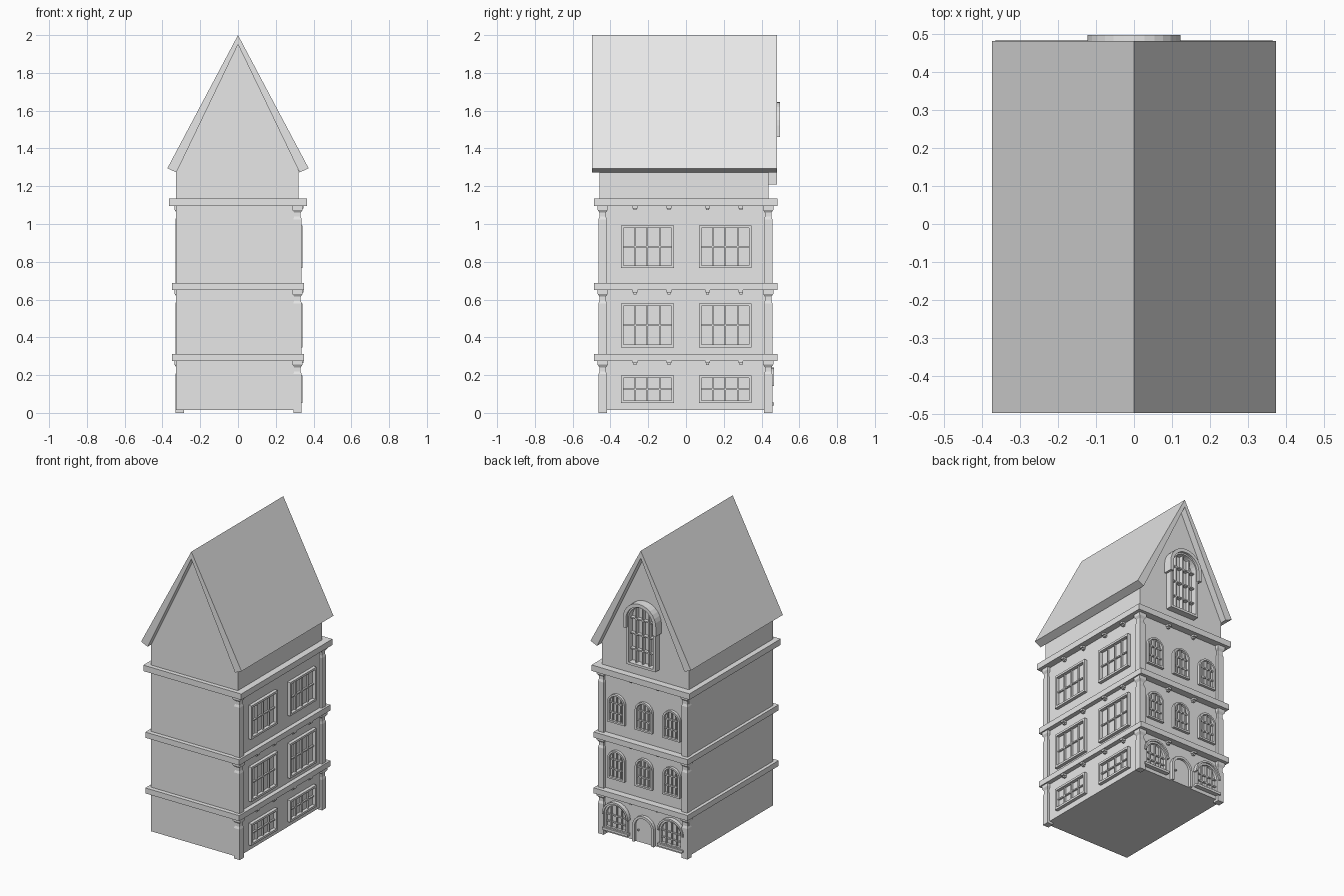
import bpy, bmesh
from math import pi, sin, cos, sqrt

cube = bpy.data.objects.get("Cube")
if cube:
    bpy.data.objects.remove(cube, do_unlink=True)

stone = bpy.data.materials.new("pale grey stone")
stone.use_nodes = True
stone.diffuse_color = (0.8, 0.8, 0.8, 1)
stone.node_tree.nodes["Principled BSDF"].inputs["Base Color"].default_value = (0.8, 0.8, 0.8, 1)

WALL_X, WALL_Y = 0.32, 0.437      # outer planes of the side and back walls


# mapping from (along, height, outward) on a facade to world space
def side(u, z, d):
    return (WALL_X + d, u, z)


def back(u, z, d):
    return (u, WALL_Y + d, z)


def finish(name, bm):
    bmesh.ops.recalc_face_normals(bm, faces=bm.faces)
    me = bpy.data.meshes.new(name)
    bm.to_mesh(me)
    bm.free()
    me.materials.append(stone)
    ob = bpy.data.objects.new(name, me)
    bpy.context.collection.objects.link(ob)
    return ob


def add_prism(bm, loop, d0, d1, to):
    """Solid plate with the outline loop, between depths d0 and d1."""
    a = [bm.verts.new(to(u, z, d0)) for u, z in loop]
    b = [bm.verts.new(to(u, z, d1)) for u, z in loop]
    bm.faces.new(a)
    bm.faces.new(b)
    for i in range(len(loop)):
        j = (i + 1) % len(loop)
        bm.faces.new((a[i], a[j], b[j], b[i]))


def add_ring(bm, outer, inner, d0, d1, to, closed=True):
    """Frame between two outlines; open frames get end caps."""
    n = len(outer)
    q = [[bm.verts.new(to(u, z, d)) for u, z in loop]
         for loop, d in ((outer, d0), (outer, d1), (inner, d1), (inner, d0))]
    for i in range(n if closed else n - 1):
        j = (i + 1) % n
        for k in range(4):
            m = (k + 1) % 4
            bm.faces.new((q[k][i], q[k][j], q[m][j], q[m][i]))
    if not closed:
        for i in (0, n - 1):
            bm.faces.new([q[k][i] for k in range(4)])


def rect(u0, u1, z0, z1):
    return [(u0, z0), (u1, z0), (u1, z1), (u0, z1)]


def arch(c, r, z0, spring, n=14):
    """Round-headed outline, starting and ending at the foot."""
    head = [(c + r * cos(pi * i / n), spring + r * sin(pi * i / n)) for i in range(n + 1)]
    return [(c + r, z0)] + head + [(c - r, z0)]


def box(name, x0, x1, y0, y1, z0, z1):
    bm = bmesh.new()
    add_prism(bm, rect(x0, x1, z0, z1), y0, y1, lambda u, z, d: (u, d, z))
    return finish(name, bm)


def square_window(name, c, z0, z1):
    bm = bmesh.new()
    w, t = 0.14, 0.014
    add_ring(bm, rect(c - w, c + w, z0, z1),
             rect(c - w + t, c + w - t, z0 + t, z1 - t), -0.005, 0.022, side)
    for i in (-1, 0, 1):
        u = c + i * w * 0.47
        add_prism(bm, rect(u - 0.004, u + 0.004, z0 + t, z1 - t), -0.005, 0.012, side)
    m = (z0 + z1) / 2
    add_prism(bm, rect(c - w + t, c + w - t, m - 0.004, m + 0.004), -0.005, 0.011, side)
    finish(name, bm)


def arched_window(name, c, r, z0, top, rows, t=0.012, depth=0.018):
    bm = bmesh.new()
    spring, ri = top - r, r - t
    add_ring(bm, arch(c, r, z0, spring), arch(c, ri, z0 + t, spring), -0.005, depth, back)
    for i in (-1, 0, 1):
        u = i * r * 0.46
        head = spring + sqrt(ri * ri - u * u)
        add_prism(bm, rect(c + u - 0.004, c + u + 0.004, z0 + t, head), -0.005, depth * 0.6, back)
    for i in range(1, rows + 1):
        z = z0 + (spring - z0) * i / rows
        add_prism(bm, rect(c - ri, c + ri, z - 0.004, z + 0.004), -0.005, depth * 0.55, back)
    finish(name, bm)


# House body with its gables
bm = bmesh.new()
add_prism(bm, [(-0.328, 0.015), (WALL_X, 0.015), (WALL_X, 1.285), (0, 1.955), (-0.328, 1.285)],
          -0.458, WALL_Y, lambda u, z, d: (u, d, z))
finish("house_body", bm)

# Steep roof, one folded slab
bm = bmesh.new()
add_prism(bm, [(-0.374, 1.295), (0, 2.0), (0.374, 1.295), (0.326, 1.273), (0, 1.95), (-0.326, 1.273)],
          -0.497, 0.482, lambda u, z, d: (u, d, z))
finish("roof", bm)

# Projecting floor bands
bands = [("lower", 0.275, 0.312, 0.35), ("middle", 0.65, 0.688, 0.35), ("upper", 1.095, 1.135, 0.365)]
for label, z0, z1, hx in bands:
    box(label + "_band", -hx, hx, -0.487, 0.484, z0, z1)

# Corner pillars: wide shaft, narrow neck, flared capital
storeys = [(0, 0.275), (0.312, 0.65), (0.688, 1.095)]
corners = [("front_left", 0.315, -0.441), ("back_left", 0.315, 0.435), ("back_right", -0.309, 0.435)]
for corner, x, y in corners:
    bm = bmesh.new()
    for z0, z1 in storeys:
        profile = [(z0, 0.022), (z1 - 0.07, 0.022), (z1 - 0.055, 0.017), (z1 - 0.035, 0.017),
                   (z1 - 0.02, 0.027), (z1, 0.027)]
        rings = [[bm.verts.new((x + sx * h, y + sy * h, z))
                  for sx, sy in ((-1, -1), (1, -1), (1, 1), (-1, 1))] for z, h in profile]
        for a, b in zip(rings, rings[1:]):
            for k in range(4):
                m = (k + 1) % 4
                bm.faces.new((a[k], a[m], b[m], b[k]))
        bm.faces.new(rings[0])
        bm.faces.new(rings[-1])
    finish(corner + "_pillar", bm)

# Small brackets beneath each band
for label, z0, z1, hx in bands:
    bm = bmesh.new()
    for to, spots in ((side, (-0.27, -0.09, 0.115, 0.29)), (back, (-0.1, 0.1))):
        for u in spots:
            add_prism(bm, rect(u - 0.012, u + 0.012, z0 - 0.012, z0), -0.005, 0.026, to)
            add_prism(bm, rect(u - 0.008, u + 0.008, z0 - 0.022, z0 - 0.012), -0.005, 0.016, to)
    finish(label + "_brackets", bm)

# Side wall windows
for label, z0, z1 in (("lower", 0.052, 0.198), ("middle", 0.347, 0.58), ("upper", 0.767, 0.993)):
    for end, c in (("front", -0.204), ("rear", 0.208)):
        square_window(f"{label}_{end}_side_window", c, z0, z1)

# Back wall windows
for label, z0, top in (("middle", 0.39, 0.585), ("upper", 0.77, 0.965)):
    for spot, c in (("right", -0.205), ("centre", 0), ("left", 0.205)):
        arched_window(f"{label}_{spot}_back_window", c, 0.064, z0, top, 2)
for spot, c in (("right", -0.205), ("left", 0.205)):
    arched_window(f"lower_{spot}_back_window", c, 0.085, 0.05, 0.228, 2)
    bm = bmesh.new()
    add_ring(bm, arch(c, 0.097, 0.125, 0.143)[1:-1], arch(c, 0.085, 0.125, 0.143)[1:-1],
             -0.005, 0.028, back, closed=False)
    add_prism(bm, rect(c - 0.095, c + 0.095, 0.038, 0.054), -0.005, 0.03, back)
    finish(f"lower_{spot}_hood_and_sill", bm)

# Arched door
bm = bmesh.new()
add_ring(bm, arch(0, 0.08, 0.015, 0.12), arch(0, 0.064, 0.015, 0.12), -0.005, 0.022, back, closed=False)
add_prism(bm, arch(0, 0.064, 0.015, 0.12), -0.005, 0.006, back)
add_prism(bm, rect(0.038, 0.048, 0.09, 0.1), 0, 0.016, back)
finish("door", bm)

# Large gable window with its hood
arched_window("gable_window", 0, 0.108, 1.21, 1.628, 3, t=0.016, depth=0.044)
bm = bmesh.new()
add_ring(bm, arch(0, 0.123, 1.46, 1.522), arch(0, 0.1, 1.46, 1.522), -0.005, 0.06, back, closed=False)
finish("gable_window_hood", bm)
